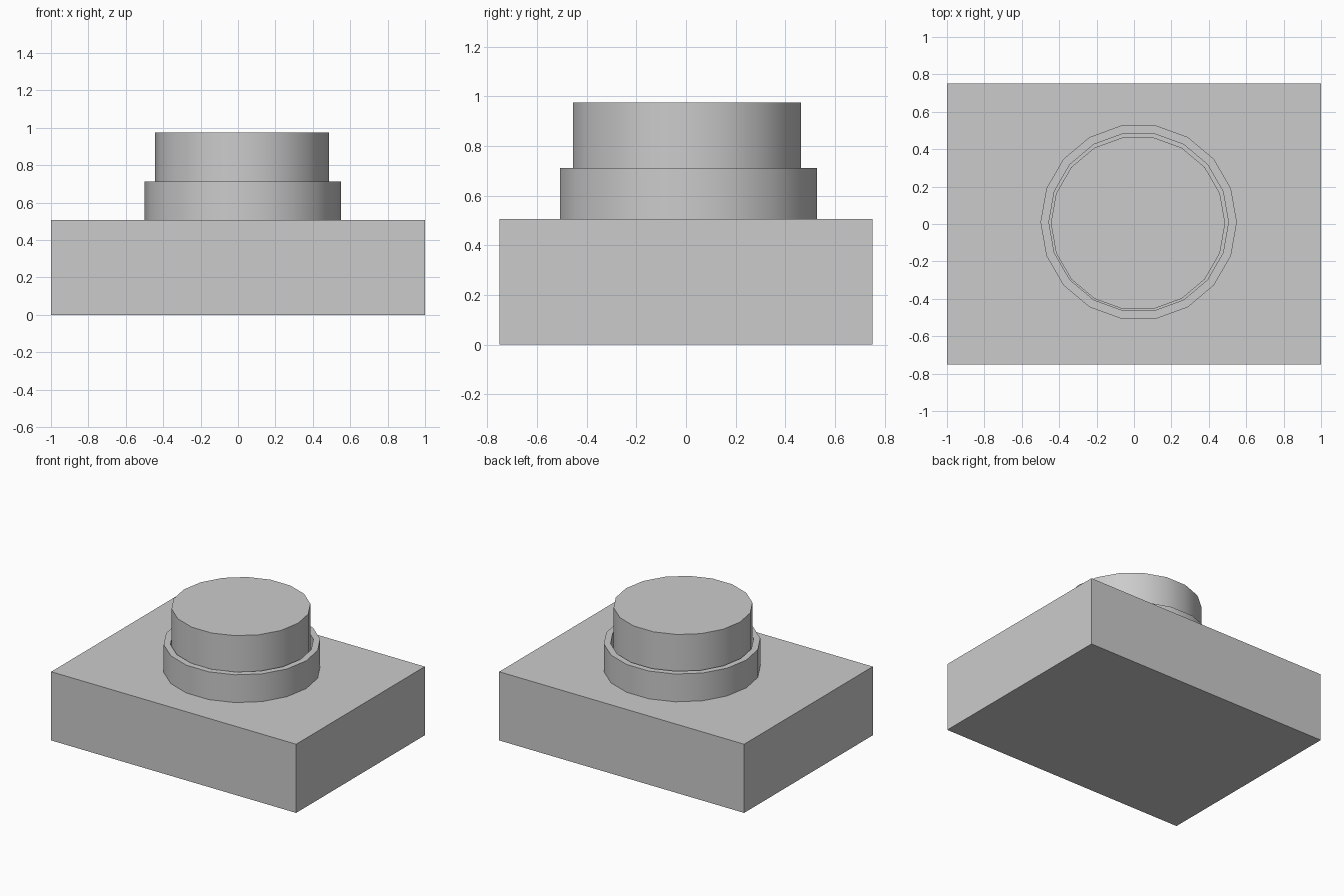
import bpy, bmesh, math

if "Cube" in bpy.data.objects:
    bpy.data.objects.remove(bpy.data.objects["Cube"])

SIDES = 18
BASE_TOP = 0.507


def make_object(name, bm):
    bmesh.ops.recalc_face_normals(bm, faces=bm.faces[:])
    mesh = bpy.data.meshes.new(name)
    bm.to_mesh(mesh)
    bm.free()
    obj = bpy.data.objects.new(name, mesh)
    bpy.context.collection.objects.link(obj)
    return obj


def lathe(name, profile, center, closed=False):
    """Turn a (radius, z) profile round a vertical axis."""
    bm = bmesh.new()
    rings = []
    for r, z in profile:
        angles = [2 * math.pi * i / SIDES for i in range(SIDES)]
        rings.append([bm.verts.new((center[0] + r * math.cos(a),
                                    center[1] + r * math.sin(a), z)) for a in angles])
    pairs = list(zip(rings, rings[1:] + rings[:1])) if closed else list(zip(rings, rings[1:]))
    for low, high in pairs:
        for i in range(SIDES):
            j = (i + 1) % SIDES
            bm.faces.new((low[i], low[j], high[j], high[i]))
    if not closed:
        bm.faces.new(rings[0][::-1])
        bm.faces.new(rings[-1])
    obj = make_object(name, bm)
    bpy.ops.object.select_all(action='DESELECT')
    obj.select_set(True)
    bpy.context.view_layer.objects.active = obj
    bpy.ops.object.shade_smooth_by_angle(angle=math.radians(30))
    return obj


# Rectangular housing
bm = bmesh.new()
bmesh.ops.create_cube(bm, size=1)
for v in bm.verts:
    v.co = (v.co.x * 2, v.co.y * 1.5, (v.co.z + 0.5) * BASE_TOP)
make_object("housing", bm)

# Collar with a thin clearance gap around the button
lathe("collar", [(0.525, BASE_TOP), (0.525, 0.712), (0.48, 0.712), (0.48, BASE_TOP)],
      (0.025, 0.01), closed=True)

# Push button, slightly off the collar's axis
lathe("button", [(0.466, BASE_TOP), (0.466, 0.975)], (0.0215, 0.004))
